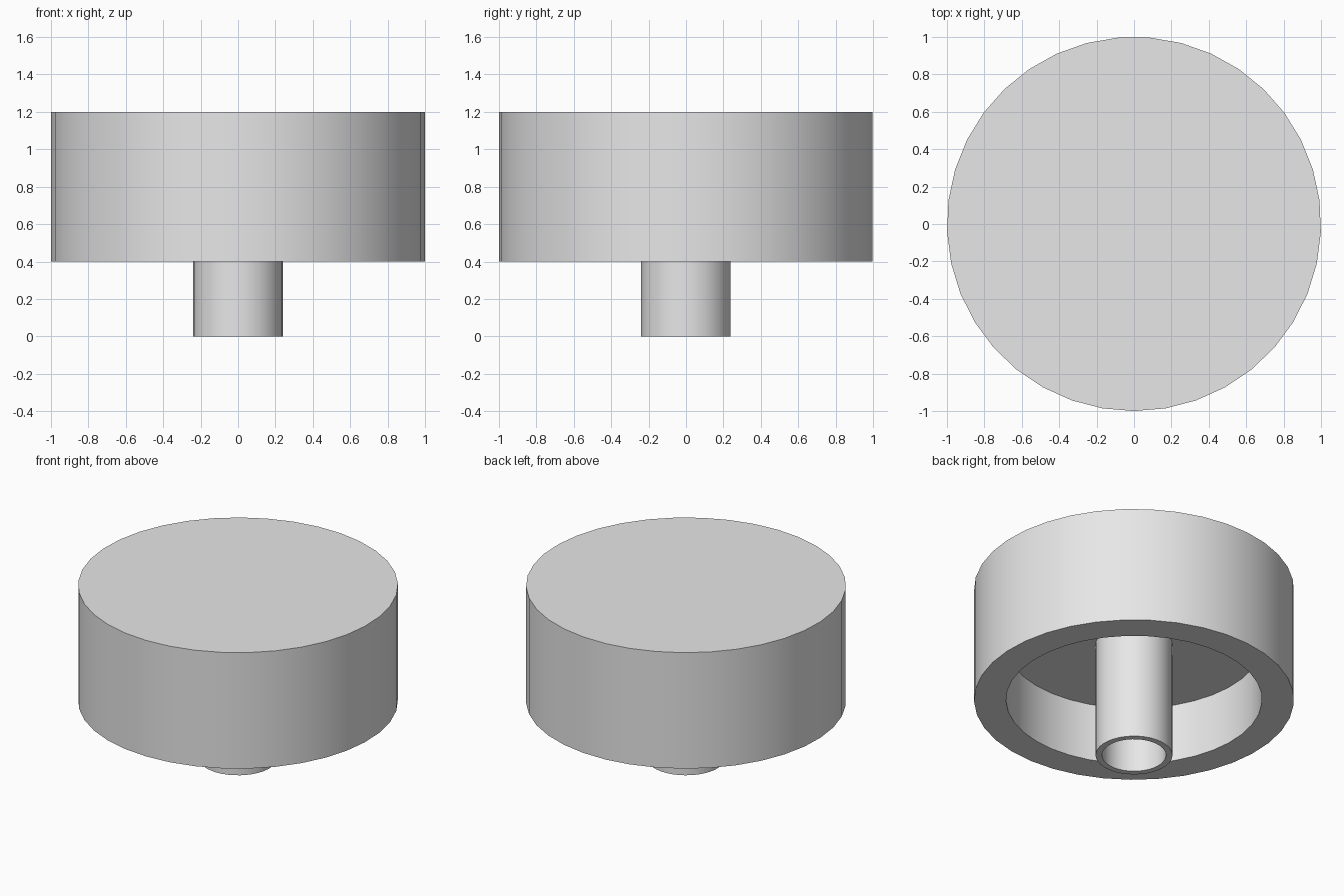
import bpy
import bmesh
from math import pi, cos, sin, radians

SIDES = 37

cube = bpy.data.objects.get("Cube")
if cube:
    bpy.data.objects.remove(cube, do_unlink=True)

grey = bpy.data.materials.new("light grey")
grey.use_nodes = True
grey.diffuse_color = (0.8, 0.8, 0.8, 1)
grey.node_tree.nodes["Principled BSDF"].inputs["Base Color"].default_value = (0.8, 0.8, 0.8, 1)


def lathe(name, profile, cap_ends):
    """Turn a (radius, height) profile around z; optionally close both ends with discs."""
    bm = bmesh.new()
    rings = []
    for r, z in profile:
        angles = [-pi / 2 + 2 * pi * i / SIDES for i in range(SIDES)]
        rings.append([bm.verts.new((r * cos(a), r * sin(a), z)) for a in angles])
    for low, high in zip(rings, rings[1:]):
        for i in range(SIDES):
            j = (i + 1) % SIDES
            bm.faces.new((low[i], low[j], high[j], high[i]))
    if cap_ends:
        bm.faces.new(rings[0])
        bm.faces.new(rings[-1])
        bmesh.ops.recalc_face_normals(bm, faces=bm.faces)
    mesh = bpy.data.meshes.new(name)
    bm.to_mesh(mesh)
    bm.free()
    mesh.materials.append(grey)
    obj = bpy.data.objects.new(name, mesh)
    bpy.context.collection.objects.link(obj)
    bpy.ops.object.select_all(action="DESELECT")
    obj.select_set(True)
    bpy.context.view_layer.objects.active = obj
    bpy.ops.object.shade_smooth_by_angle(angle=radians(30))
    return obj


# Round cap with a recess underneath: recess ceiling, recess wall, rim, outer wall, top
lathe("cap", [(0.8, 0.8), (0.8, 0.4), (1.0, 0.4), (1.0, 1.2)], True)

# Hollow stem hanging from the recess ceiling: bore, end ring, outer wall
lathe("stem", [(0.2, 0.8), (0.2, 0), (0.24, 0), (0.24, 0.8)], False)
